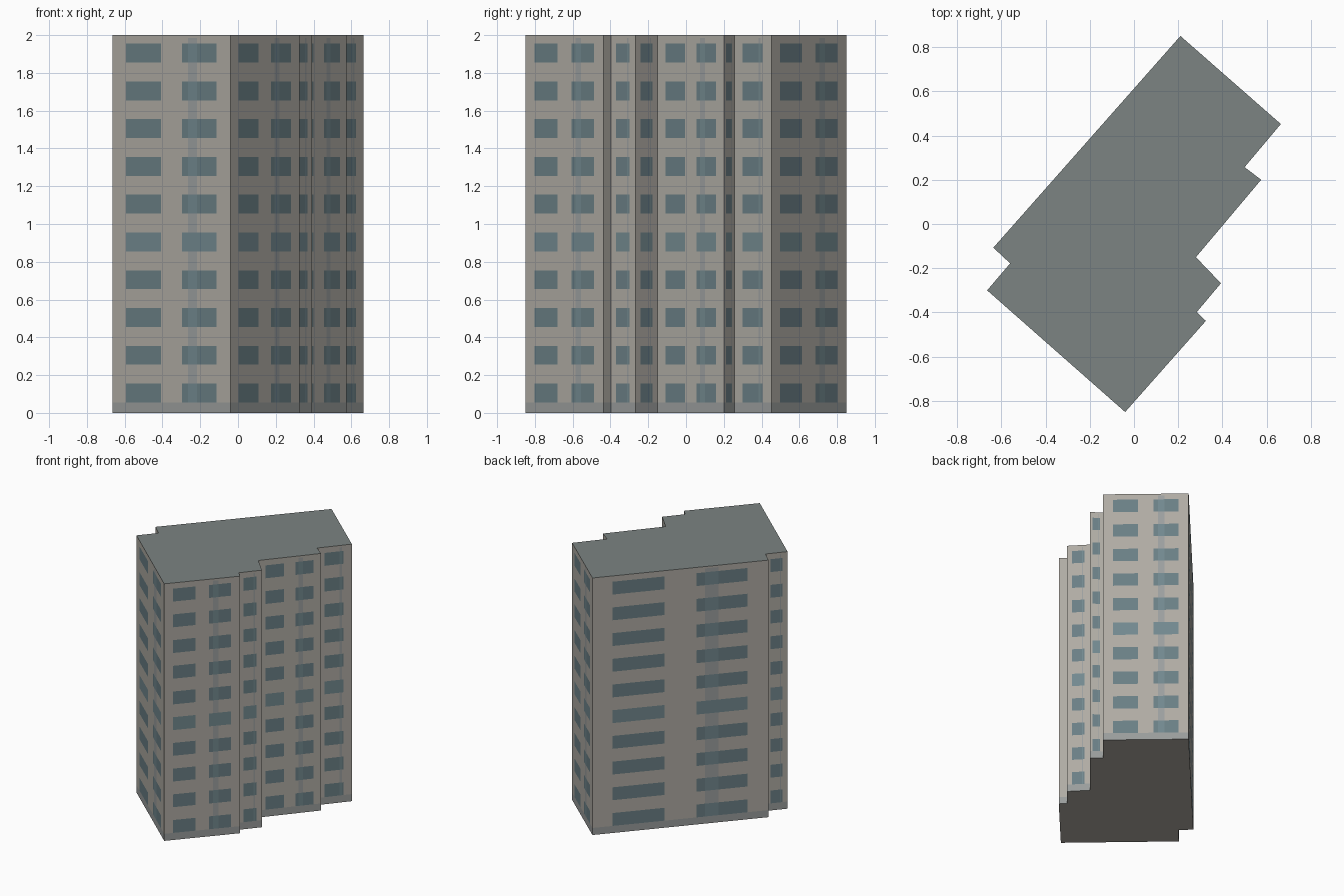
import bpy, bmesh
from mathutils import Vector

if "Cube" in bpy.data.objects:
    bpy.data.objects.remove(bpy.data.objects["Cube"])

# Footprint corners, counter-clockwise from the front tip
FOOT = [(-.04, -.85), (.325, -.438), (.284, -.398), (.393, -.268),
        (.28, -.15), (.575, .20), (.50, .257), (.664, .452),
        (.21, .85), (-.636, -.107), (-.56, -.178), (-.664, -.30)]

# Materials (linear colours)
COLOURS = {
    "wall": (.43, .41, .37), "window": (.145, .212, .235),
    "window_light": (.17, .25, .275), "strip": (.33, .345, .345),
    "base": (.32, .335, .33), "roof": (.20, .23, .225)}
NAMES = list(COLOURS)

# Column layouts across a wall: cut fractions and the kind of each column
DOUBLE = ([0, .115, .41, .59, .64, .715, .88],
          ["plain", "glass", "plain", "glass", "glass_strip", "glass", "plain"])
SINGLE = ([0, .22, .65, .71, .76],
          ["plain", "glass", "glass_strip", "glass", "plain"])
BLANK = ([0], ["plain"])

# Heights: base band, ten storeys of window / spandrel, parapet edge
ZS = [0] + [.055 + .1 * i for i in range(20)] + [1.985, 2]


def surface(kind, band):
    """Material name for one facade cell."""
    if band == 0:
        return "base"
    if band % 2 and band < 20 and kind != "plain":
        light = kind == "glass_strip" or band == 9
        return "window_light" if light else "window"
    if kind == "glass_strip" and 2 <= band <= 20:
        return "strip"
    return "wall"


# Columns around the whole perimeter
columns = []
for i, corner in enumerate(FOOT):
    a, b = Vector(corner), Vector(FOOT[(i + 1) % len(FOOT)])
    length = (b - a).length
    cuts, kinds = DOUBLE if length > .35 else SINGLE if length > .08 else BLANK
    columns += [(a.lerp(b, u), kind) for u, kind in zip(cuts, kinds)]

bm = bmesh.new()
rings = [[bm.verts.new((p.x, p.y, z)) for p, _ in columns] for z in ZS]

# Facades
n = len(columns)
for band in range(len(ZS) - 1):
    low, high = rings[band], rings[band + 1]
    for c in range(n):
        d = (c + 1) % n
        face = bm.faces.new((low[c], low[d], high[d], high[c]))
        face.material_index = NAMES.index(surface(columns[c][1], band))

# Roof and underside
bm.faces.new(rings[-1]).material_index = NAMES.index("roof")
bm.faces.new(rings[0][::-1]).material_index = NAMES.index("wall")

mesh = bpy.data.meshes.new("apartment_tower")
for name, rgb in COLOURS.items():
    mat = bpy.data.materials.new(name)
    mat.diffuse_color = (*rgb, 1)
    mat.use_nodes = True
    mat.node_tree.nodes["Principled BSDF"].inputs["Base Color"].default_value = mat.diffuse_color
    mesh.materials.append(mat)
bm.to_mesh(mesh)
bm.free()
bpy.context.collection.objects.link(bpy.data.objects.new("apartment_tower", mesh))
